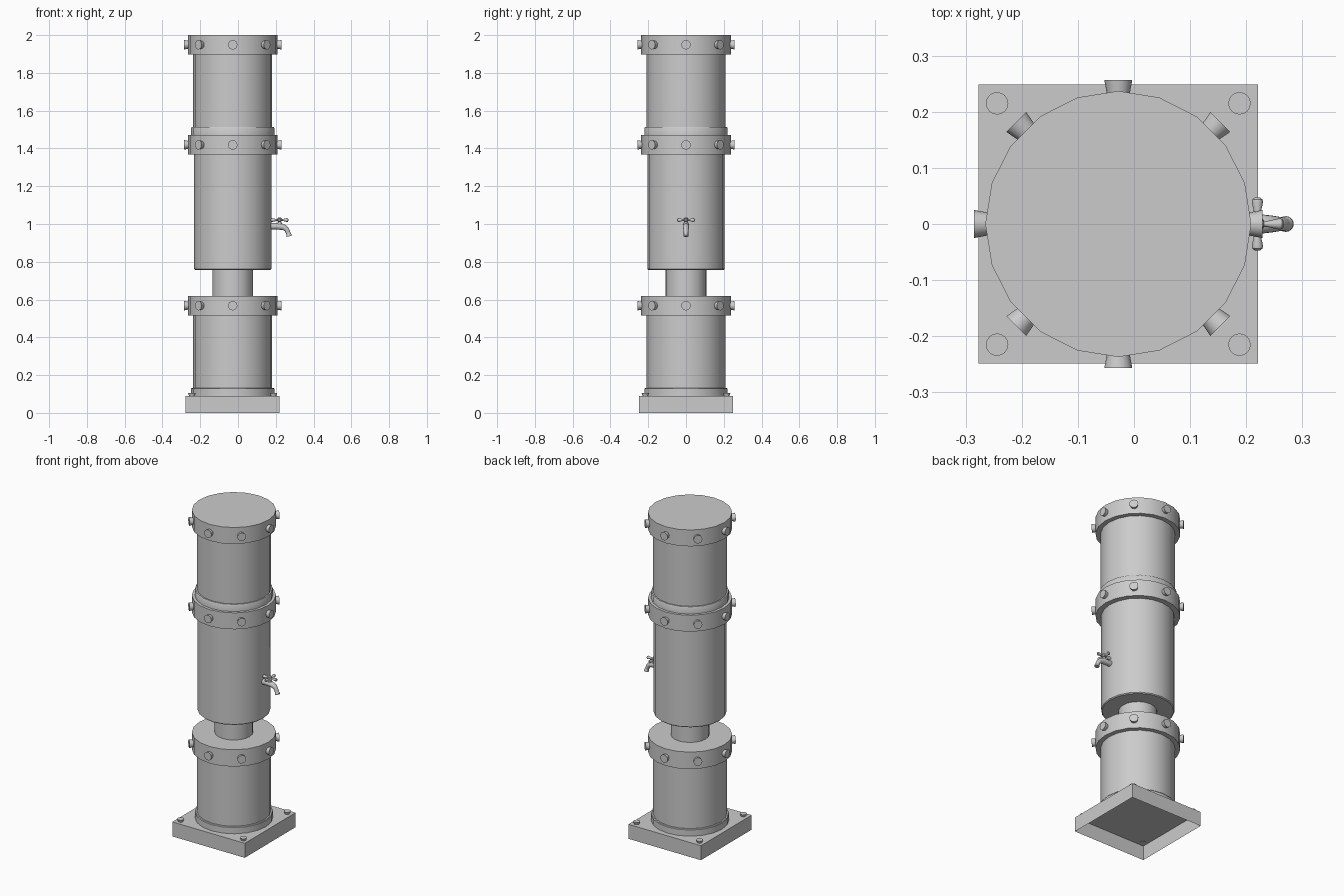
import bpy, bmesh
from math import radians, cos, sin
from mathutils import Vector, Matrix

if "Cube" in bpy.data.objects:
    bpy.data.objects.remove(bpy.data.objects["Cube"])

AX = -0.028  # x of the column axis


def finish(name, bm):
    bmesh.ops.recalc_face_normals(bm, faces=bm.faces)
    me = bpy.data.meshes.new(name)
    bm.to_mesh(me)
    bm.free()
    ob = bpy.data.objects.new(name, me)
    bpy.context.collection.objects.link(ob)
    bpy.ops.object.select_all(action='DESELECT')
    ob.select_set(True)
    bpy.context.view_layer.objects.active = ob
    bpy.ops.object.shade_smooth_by_angle(angle=radians(35))
    return ob


def skin(name, rings):
    """Bridge equal rings of points and cap both ends."""
    bm = bmesh.new()
    loops = [[bm.verts.new(p) for p in r] for r in rings]
    n = len(loops[0])
    for a, b in zip(loops, loops[1:]):
        for i in range(n):
            j = (i + 1) % n
            bm.faces.new((a[i], a[j], b[j], b[i]))
    bm.faces.new(loops[0])
    bm.faces.new(loops[-1])
    return finish(name, bm)


def lathe(name, profile, origin, axis=(0, 0, 1), n=20):
    """Turn (radius, height) pairs about an axis."""
    rot = Vector((0, 0, 1)).rotation_difference(Vector(axis)).to_matrix().to_4x4()
    m = Matrix.Translation(origin) @ rot
    ring = [(cos(radians(360 * i / n)), sin(radians(360 * i / n))) for i in range(n)]
    return skin(name, [[m @ Vector((r * c, r * s, h)) for c, s in ring] for r, h in profile])


# Square base, open underneath
bm = bmesh.new()
bmesh.ops.create_cube(bm, size=1)
bmesh.ops.transform(bm, verts=bm.verts, matrix=Matrix.Translation((AX, 0, 0.045)) @ Matrix.Diagonal((0.498, 0.498, 0.09, 1)))
base = finish("base_plate", bm)
bm = bmesh.new()
bm.from_mesh(base.data)
bm.faces.ensure_lookup_table()
bmesh.ops.delete(bm, geom=[f for f in bm.faces if f.normal.z < -0.5], context='FACES_ONLY')
bm.to_mesh(base.data)
bm.free()

# Base plate bolts
for sx in (-1, 1):
    for sy in (-1, 1):
        lathe("base_bolt", [(0.014, 0), (0.02, 0.017)], (AX + sx * 0.216, sy * 0.215, 0.088), n=16)

# Column sections
o = (AX, 0, 0)
lathe("lower_pipe", [(0.22, 0.09), (0.22, 0.128), (0.217, 0.132), (0.209, 0.132), (0.209, 0.52)], o)
lathe("neck_pipe", [(0.108, 0.61), (0.108, 0.77)], o)
lathe("middle_pipe", [(0.2, 0.757), (0.205, 0.762), (0.205, 1.38)], o)
lathe("upper_pipe", [(0.22, 1.465), (0.22, 1.508), (0.217, 1.513), (0.209, 1.513), (0.209, 1.91)], o)

# Collars with eight flared bolts each
for label, z0, z1 in (("lower", 0.515, 0.62), ("middle", 1.368, 1.47), ("top", 1.898, 2.0)):
    lathe(label + "_collar", [(0.237, z0), (0.237, z1)], o)
    for k in range(8):
        a = radians(45 * k)
        d = Vector((cos(a), sin(a), 0))
        lathe(label + "_collar_bolt", [(0.019, 0.225), (0.025, 0.257)],
              (AX, 0, (z0 + z1) / 2), d, n=16)

# Tap spout swept along a bend: x, z, downward angle, radius
path = [(0.165, 0.988, 0, 0.017), (0.2, 0.988, 0, 0.017), (0.228, 0.986, 8, 0.017),
        (0.246, 0.981, 28, 0.015), (0.258, 0.970, 52, 0.013), (0.265, 0.955, 70, 0.012),
        (0.269, 0.946, 77, 0.012), (0.270, 0.943, 78, 0.014), (0.271, 0.935, 78, 0.014)]
rings = []
for x, z, deg, r in path:
    up = Vector((sin(radians(deg)), 0, cos(radians(deg))))
    rings.append([Vector((x, 0, z)) + r * (cos(t) * up + sin(t) * Vector((0, 1, 0)))
                  for t in (radians(22.5 * i) for i in range(16))])
skin("tap_spout", rings)

# Tap stem and cross handle
hub = (0.22, 0, 1.021)
lathe("tap_stem", [(0.014, -0.03), (0.012, -0.014), (0.007, -0.012), (0.007, -0.008), (0.012, -0.006),
                   (0.012, 0.008), (0.007, 0.014)], hub, n=16)
for d in ((1, 0, 0), (-1, 0, 0), (0, 1, 0), (0, -1, 0)):
    lathe("tap_handle_arm", [(0.005, 0), (0.005, 0.016), (0.010, 0.039), (0.009, 0.044), (0.005, 0.047)],
          hub, d, n=12)
